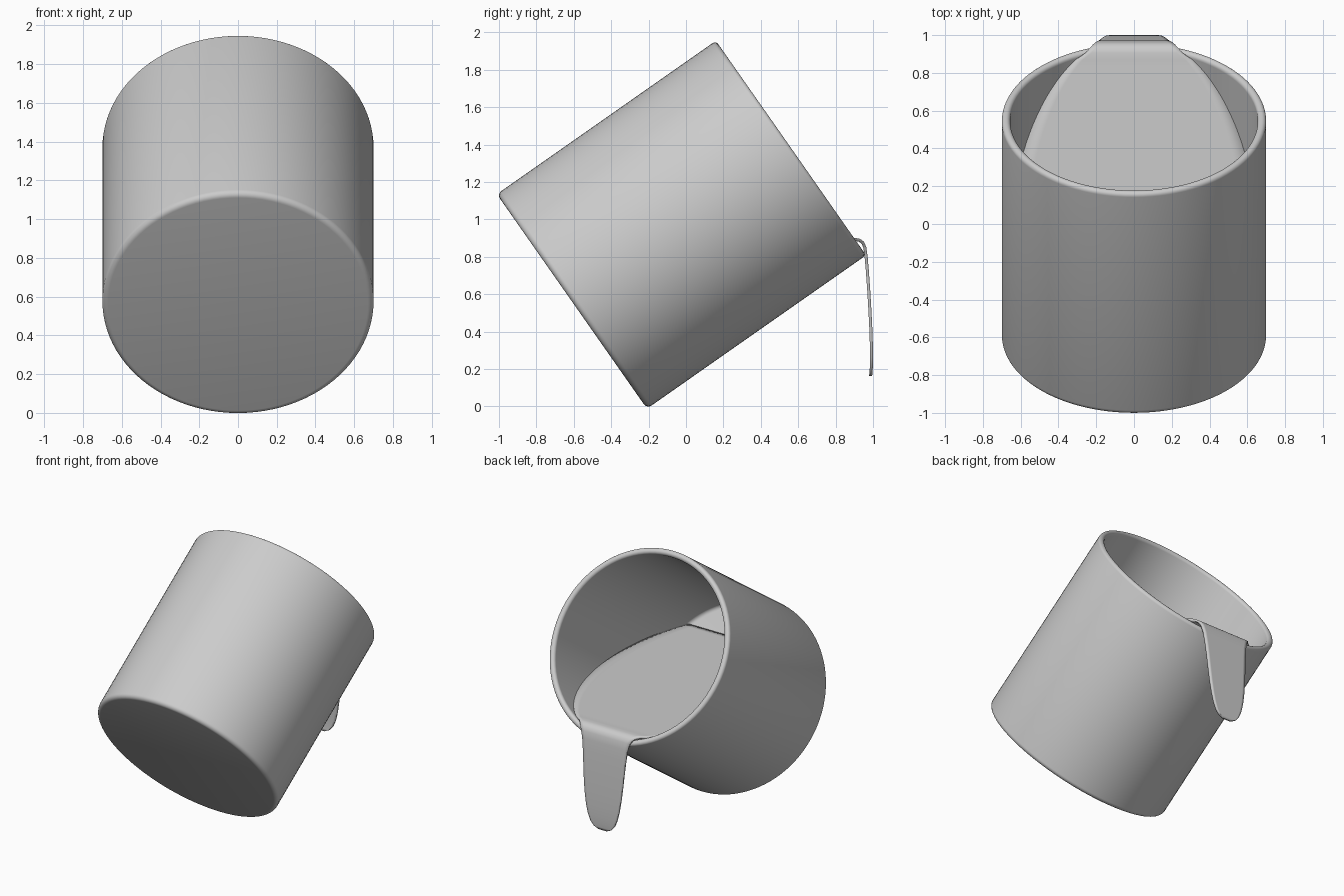
import bpy, bmesh, math
from mathutils import Vector, Matrix

if "Cube" in bpy.data.objects:
    bpy.data.objects.remove(bpy.data.objects["Cube"])

TILT = math.radians(55)
S, C = math.sin(TILT), math.cos(TILT)
R, RI, H, B = 0.70, 0.655, 1.43, 0.03      # outer / inner radius, height, base rounding
CY, CZ = -0.61, 0.561                      # centre of the cup's base
LEVEL = 0.89                               # liquid height


def arc(cx, cz, r, a0, a1, n):
    return [(cx + r * math.cos(math.radians(a0 + (a1 - a0) * i / n)),
             cz + r * math.sin(math.radians(a0 + (a1 - a0) * i / n))) for i in range(n + 1)]


def finish(bm, name, angle=50):
    bmesh.ops.recalc_face_normals(bm, faces=bm.faces)
    me = bpy.data.meshes.new(name)
    bm.to_mesh(me)
    bm.free()
    ob = bpy.data.objects.new(name, me)
    bpy.context.collection.objects.link(ob)
    bpy.ops.object.select_all(action='DESELECT')
    ob.select_set(True)
    bpy.context.view_layer.objects.active = ob
    bpy.ops.object.shade_smooth_by_angle(angle=math.radians(angle))
    return ob


# cup: turned profile with rounded base edge and rounded rim, tipped towards +y
w = (R - RI) / 2
profile = [(0, 0)] + arc(R - B, B, B, -90, 0, 6) + arc(R - w, H - w, w, 0, 180, 10)
profile += arc(RI - B, 0.045 + B, B, 0, -90, 5) + [(0, 0.045)]
bm = bmesh.new()
verts = [bm.verts.new((r, 0, z)) for r, z in profile]
edges = [bm.edges.new(p) for p in zip(verts, verts[1:])]
bmesh.ops.spin(bm, geom=verts + edges, axis=(0, 0, 1), cent=(0, 0, 0),
               steps=96, angle=math.tau, use_duplicate=False)
bmesh.ops.remove_doubles(bm, verts=bm.verts, dist=1e-5)
bmesh.ops.transform(bm, verts=bm.verts,
                    matrix=Matrix.Translation((0, CY, CZ)) @ Matrix.Rotation(-TILT, 4, 'X'))
finish(bm, "cup")

# liquid: level sheet inside the cup, narrowing over the rim into a hanging stream
y0 = CY + (0.045 - (LEVEL - CZ) * C) / S    # where the level meets the cup floor
rows = []
for i in range(41):
    y = y0 + (0.87 - y0) * i / 40
    v = (y - CY) * C - (LEVEL - CZ) * S
    rows.append((y, LEVEL, math.sqrt(max(0.0, (RI + 0.002) ** 2 - v * v))))
rows += [(0.905, 0.893, 0.258), (0.928, 0.888, 0.235), (0.945, 0.875, 0.217),
         (0.956, 0.85, 0.202), (0.963, 0.80, 0.187), (0.970, 0.72, 0.177),
         (0.977, 0.62, 0.168), (0.983, 0.52, 0.160), (0.988, 0.42, 0.150),
         (0.991, 0.33, 0.136), (0.992, 0.26, 0.119), (0.991, 0.21, 0.098),
         (0.989, 0.18, 0.073), (0.987, 0.162, 0.035)]
N = 16
bm = bmesh.new()
grid = [[bm.verts.new((hw * (2 * j / N - 1), y, z)) for j in range(N + 1)] for y, z, hw in rows]
for a, b in zip(grid, grid[1:]):
    for j in range(N):
        bm.faces.new((a[j], a[j + 1], b[j + 1], b[j]))
liquid = finish(bm, "pouring_liquid")
if liquid.data.polygons[0].normal.z < 0:
    liquid.data.flip_normals()
mod = liquid.modifiers.new("thickness", 'SOLIDIFY')
mod.thickness = 0.016
mod.offset = 0
